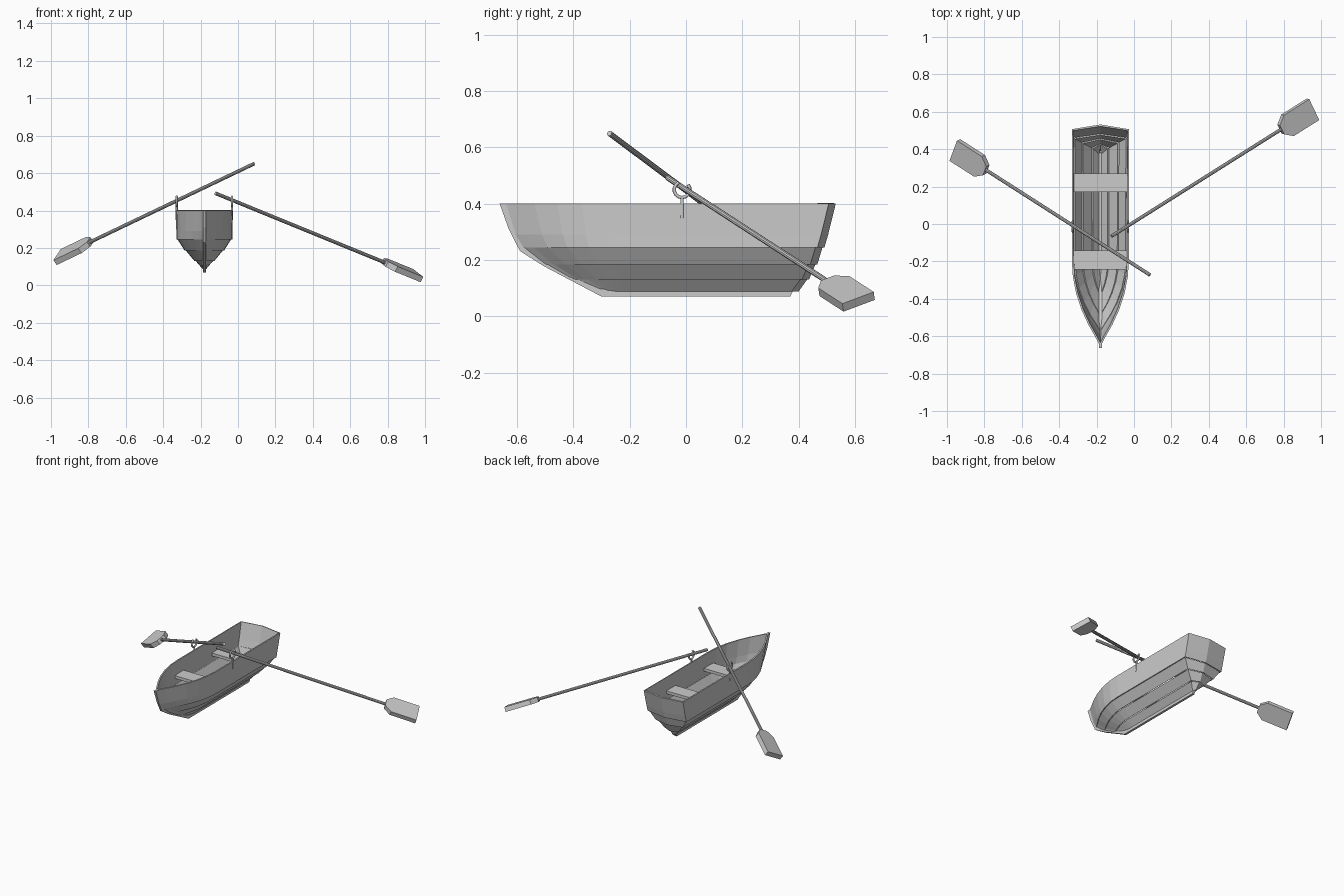
import bpy, bmesh, math
from mathutils import Vector, Matrix

if "Cube" in bpy.data.objects:
    bpy.data.objects.remove(bpy.data.objects["Cube"])

CX = -0.18  # boat centreline


def make(name, verts, faces, loc=(0, 0, 0), fix=True):
    me = bpy.data.meshes.new(name)
    me.from_pydata([tuple(v) for v in verts], [], faces)
    if fix:
        bm = bmesh.new()
        bm.from_mesh(me)
        bmesh.ops.recalc_face_normals(bm, faces=bm.faces)
        bm.to_mesh(me)
        bm.free()
    ob = bpy.data.objects.new(name, me)
    ob.location = loc
    bpy.context.collection.objects.link(ob)
    return ob


def prism(name, outline, offset, loc=(0, 0, 0)):
    """Closed slab: planar outline pushed +/- offset."""
    n = len(outline)
    verts = [Vector(p) - offset for p in outline] + [Vector(p) + offset for p in outline]
    faces = [list(range(n))[::-1], list(range(n, 2 * n))]
    faces += [[i, (i + 1) % n, n + (i + 1) % n, n + i] for i in range(n)]
    return make(name, verts, faces, loc)


def tube(name, path, radius, sides=8):
    cu = bpy.data.curves.new(name, 'CURVE')
    cu.dimensions = '3D'
    cu.bevel_depth = radius
    cu.bevel_resolution = max(0, sides // 2 - 2)
    cu.use_fill_caps = True
    sp = cu.splines.new('POLY')
    sp.points.add(len(path) - 1)
    for p, co in zip(sp.points, path):
        p.co = (*co, 1)
    ob = bpy.data.objects.new(name, cu)
    bpy.context.collection.objects.link(ob)
    return ob


# Hull: overlapping planks running from the bow round to the stern
def rail(z, half, bow, stern, lap=0.0):
    half, bow, stern = half + lap, bow - lap * 0.5, stern + lap
    pts = []
    for u in (0, 0.1, 0.24, 0.42, 0.62, 0.82, 1):
        pts.append((max(0.005, half * (1 - (1 - u) ** 2)), bow + u * (-0.2 - bow), z))
    pts.append((half, stern - 0.025, z))
    pts.append((0, stern, z))
    return pts


LEVELS = [(0.088, 0.010, -0.30, 0.40), (0.13, 0.046, -0.40, 0.43),
          (0.185, 0.098, -0.50, 0.46), (0.245, 0.143, -0.58, 0.485),
          (0.29, 0.150, -0.61, 0.505), (0.40, 0.152, -0.645, 0.532)]

for k, rows in enumerate([(0, 1), (1, 2), (2, 3), (3, 4, 5)]):
    rails = [rail(*LEVELS[r], lap=0.007 if i == 0 and k else 0) for i, r in enumerate(rows)]
    n = len(rails[0])
    verts = [p for r in rails for p in r]
    faces = [[j * n + i, j * n + i + 1, (j + 1) * n + i + 1, (j + 1) * n + i]
             for j in range(len(rails) - 1) for i in range(n - 1)]
    plank = make(f"hull_plank_{k + 1}", verts, faces, (CX, 0, 0), fix=False)
    mir = plank.modifiers.new("mirror", 'MIRROR')
    mir.merge_threshold = 0.001
    sol = plank.modifiers.new("thickness", 'SOLIDIFY')
    sol.thickness = 0.01
    sol.offset = -1

# Keel and stem in one slim profile
keel = [(-0.662, 0.40), (-0.63, 0.31), (-0.59, 0.232), (-0.505, 0.178), (-0.30, 0.07),
        (0.37, 0.07), (0.385, 0.10), (-0.29, 0.10), (-0.49, 0.20), (-0.57, 0.25),
        (-0.605, 0.31), (-0.635, 0.40)]
prism("keel_and_stem", [(0, y, z) for y, z in keel], Vector((0.008, 0, 0)), (CX, 0, 0))

# Seats
for name, y in (("rear_seat", 0.22), ("front_seat", -0.192)):
    h, d = 0.147, 0.05
    prism(name, [(-h, -d, 0.3), (h, -d, 0.3), (h, d, 0.3), (-h, d, 0.3)],
          Vector((0, 0, 0.01)), (CX, y, 0))

# Oarlocks: open ring on a pin
for side, name in ((-1, "left"), (1, "right")):
    x, y, z, r = CX + side * 0.148, -0.014, 0.45, 0.028
    arc = [math.radians(a) for a in range(115, 426, 26)]
    tube(f"{name}_oarlock", [(x, y + r * math.cos(a), z + r * math.sin(a)) for a in arc], 0.006, 8)
    tube(f"{name}_oarlock_pin", [(x, y, 0.35), (x, y, z - r)], 0.006, 8)


# Oars: round shaft and flat blade with a tapered neck
def oar(name, handle, neck, across):
    a, b = Vector(handle), Vector(neck)
    d = (b - a).normalized()
    w = Vector(across)
    w = (w - d * w.dot(d)).normalized()
    nrm = d.cross(w)
    bm = bmesh.new()
    bmesh.ops.create_cone(bm, cap_ends=True, segments=10, radius1=0.01, radius2=0.01,
                          depth=(b - a).length + 0.02,
                          matrix=Matrix.Translation((a + b) / 2 + d * 0.01)
                          @ d.to_track_quat('Z', 'Y').to_matrix().to_4x4())
    me = bpy.data.meshes.new(name + "_shaft")
    bm.to_mesh(me)
    bm.free()
    bpy.context.collection.objects.link(bpy.data.objects.new(name + "_shaft", me))
    half = [(0, 0.028), (0.045, 0.065), (0.215, 0.065)]
    outline = half + [(s, -t) for s, t in reversed(half)]
    prism(name + "_blade", [b + d * s + w * t for s, t in outline], nrm * 0.016)


oar("right_oar", (-0.12, -0.065, 0.492), (0.785, 0.505, 0.122), (0.06, -0.11, -0.045))
oar("left_oar", (0.085, -0.272, 0.65), (-0.79, 0.288, 0.232), (0.04, 0.107, 0.06))
